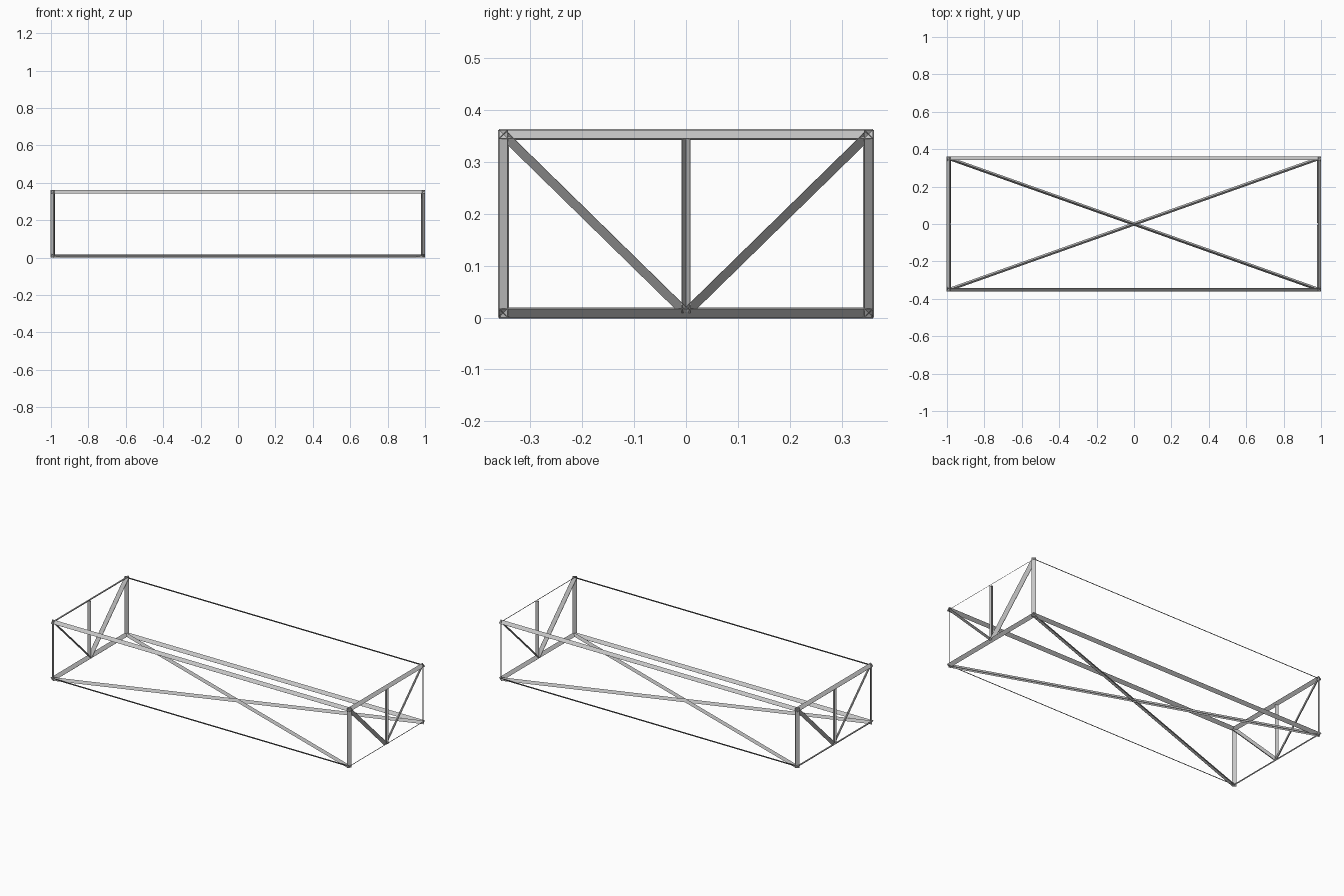
import bpy
from mathutils import Vector

cube = bpy.data.objects.get("Cube")
if cube:
    bpy.data.objects.remove(cube, do_unlink=True)

steel = bpy.data.materials.new("grey_steel")
steel.use_nodes = True
GREY = (0.56, 0.56, 0.56, 1)
steel.diffuse_color = GREY
steel.node_tree.nodes["Principled BSDF"].inputs["Base Color"].default_value = GREY

# Overall half sizes, height, projected bar width and sheet thickness
X, Y, H, W = 1.0, 0.36, 0.361, 0.017
M = W / 2
THIN, THICK = 0.0008, 0.006


def beam(name, a, b, offsets, thickness=THIN):
    """Sweep an open cross-section from a to b as sheet metal."""
    a, b = Vector(a), Vector(b)
    verts = [p + o for o in offsets for p in (a, b)]
    faces = [(2 * i, 2 * i + 1, 2 * i + 3, 2 * i + 2) for i in range(len(offsets) - 1)]
    mesh = bpy.data.meshes.new(name)
    mesh.from_pydata(verts, [], faces)
    mesh.materials.append(steel)
    obj = bpy.data.objects.new(name, mesh)
    bpy.context.collection.objects.link(obj)
    sheet = obj.modifiers.new("sheet", 'SOLIDIFY')
    sheet.thickness = thickness
    sheet.offset = 0


def flat(name, a, b, normal, thickness=THIN):
    """Flat strip facing the given direction."""
    side = (Vector(b) - Vector(a)).cross(Vector(normal)).normalized() * W * 0.707
    beam(name, a, b, [side, -side], thickness)


def angle(name, a, b, normal):
    """Flat strip with a short flange turned in along its inner edge."""
    n = Vector(normal).normalized()
    side = (Vector(b) - Vector(a)).cross(n).normalized() * W * 0.707
    if side.x * n.x > 0:
        side = -side
    beam(name, a, b, [-side, side, side - n * M * 0.707])


def vee(name, a, b, opening):
    """Folded strip whose ridge points away from its opening."""
    out = Vector(opening) * M
    side = (Vector(b) - Vector(a)).cross(out).normalized() * M
    beam(name, a, b, [side + out, -out, out - side])


SIDES = ((-1, "right", THICK), (1, "left", THIN))
ENDS = ((-1, "front"), (1, "back"))
LEVELS = ((-1, "bottom", M), (1, "top", H - M))

# Long rails
for sy, depth in ENDS:
    for sz, level, z in LEVELS:
        y = sy * (Y - M)
        flat(f"{level}_{depth}_rail", (-X, y, z), (X, y, z), (0, sy, sz))

# End frames
for sx, side, thickness in SIDES:
    x = sx * (X - M)
    for sz, level, z in LEVELS:
        flat(f"{level}_{side}_rail", (x, -Y, z), (x, Y, z), (sx, 0, sz), thickness)
    for sy, depth in ENDS:
        y = sy * (Y - M)
        flat(f"{depth}_{side}_post", (x, y, 0), (x, y, H), (sx, sy, 0), thickness)
        angle(f"{depth}_{side}_brace", (x, 0, M), (x, y, H - M), (sx, sy * 0.707, -0.707))
    vee(f"{side}_middle_post", (x, 0, M), (x, 0, H - W), (sx, 0, 0))

# Crossed floor braces
for s, name in ((1, "rising"), (-1, "falling")):
    vee(f"{name}_floor_brace", (M - X, s * (M - Y), M), (X - M, s * (Y - M), M), (0, 0, -1))
